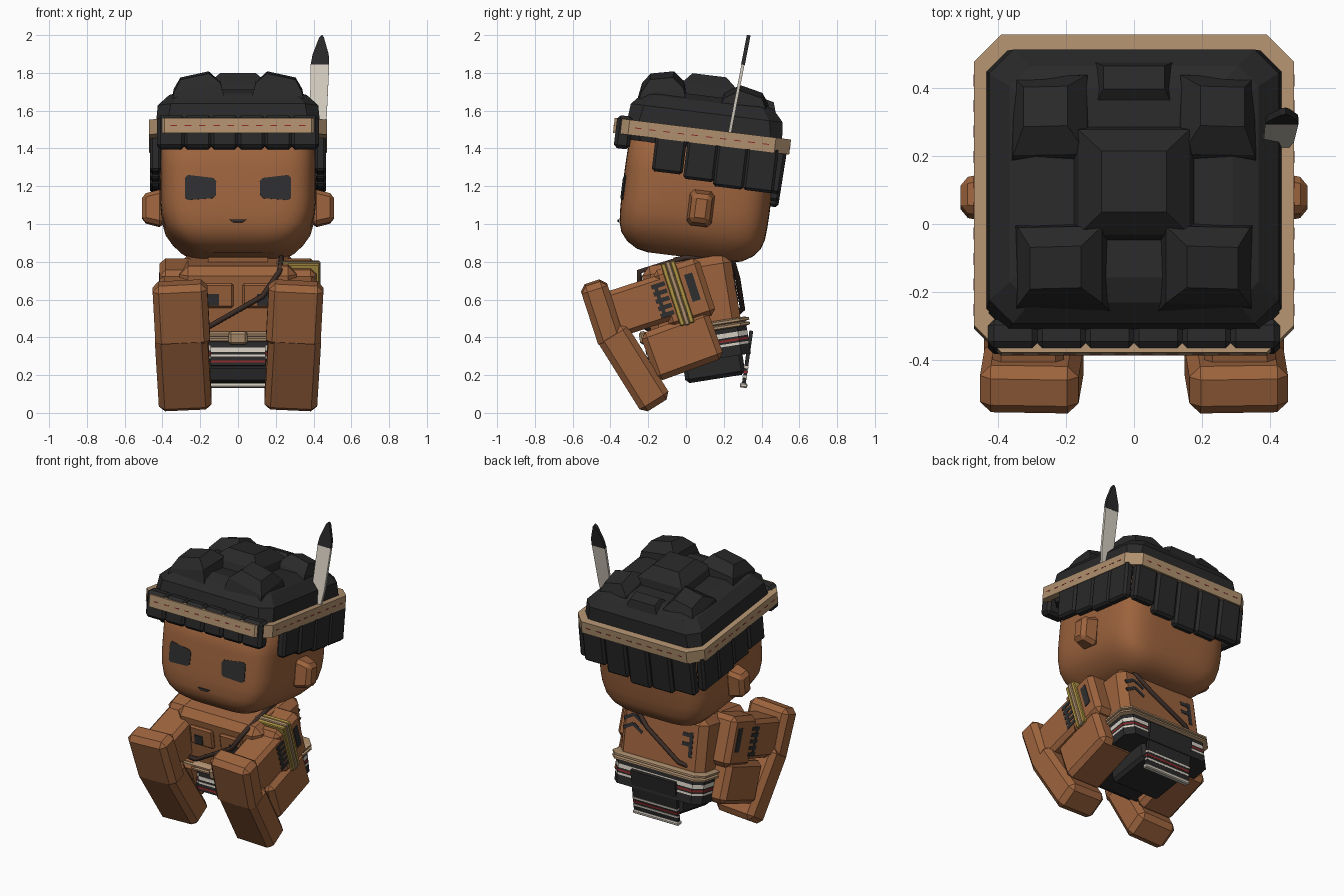
import bpy, bmesh, math
from mathutils import Matrix, Vector

if "Cube" in bpy.data.objects:
    bpy.data.objects.remove(bpy.data.objects["Cube"])


def material(name, rgb):
    m = bpy.data.materials.new(name)
    m.use_nodes = True
    m.diffuse_color = (*rgb, 1)
    m.node_tree.nodes["Principled BSDF"].inputs["Base Color"].default_value = (*rgb, 1)
    return m


SKIN = material("brown skin", (.335, .125, .047))
HAIR = material("black", (.022, .022, .023))
PAINT = material("dark grey paint", (.028, .028, .03))
TAN = material("tan leather", (.43, .28, .158))
WHITE = material("off white", (.66, .61, .53))
GOLD = material("gold", (.43, .3, .06))
RED = material("dark red", (.26, .021, .021))
STRAP = material("strap brown", (.045, .026, .02))


def tilt(y, z, degrees):
    p = Vector((0, y, z))
    return Matrix.Translation(p) @ Matrix.Rotation(math.radians(degrees), 4, 'X') @ Matrix.Translation(-p)


WORLD = Matrix.Identity(4)
HEAD = tilt(.06, 1.1, -7)
BODY = tilt(.03, .6, 9)


def finish(name, bm, mat, matrix, smooth=False):
    bmesh.ops.recalc_face_normals(bm, faces=bm.faces)
    bm.transform(matrix)
    mesh = bpy.data.meshes.new(name)
    bm.to_mesh(mesh)
    bm.free()
    for p in mesh.polygons:
        p.use_smooth = smooth
    mesh.materials.append(mat)
    ob = bpy.data.objects.new(name, mesh)
    bpy.context.collection.objects.link(ob)
    return ob


def box(name, mat, center, size, frame=WORLD, rx=0, ry=0, bevel=0, top=1):
    """Bevelled box; top scales the upper face."""
    bm = bmesh.new()
    bmesh.ops.create_cube(bm, size=1)
    for v in bm.verts:
        k = top if v.co.z > 0 else 1
        v.co = Vector((v.co.x * size[0] * k, v.co.y * size[1] * k, v.co.z * size[2]))
    if bevel:
        bmesh.ops.bevel(bm, geom=bm.edges[:], offset=bevel, segments=1, affect='EDGES')
    turn = Matrix.Rotation(math.radians(rx), 4, 'X') @ Matrix.Rotation(math.radians(ry), 4, 'Y')
    return finish(name, bm, mat, frame @ Matrix.Translation(center) @ turn)


def loft(name, mat, loops, frame=WORLD, smooth=False, cyclic=False):
    bm = bmesh.new()
    rows = [[bm.verts.new(p) for p in loop] for loop in loops]
    pairs = list(zip(rows, rows[1:])) + ([(rows[-1], rows[0])] if cyclic else [])
    for a, b in pairs:
        for i in range(len(a)):
            j = (i + 1) % len(a)
            bm.faces.new((a[i], a[j], b[j], b[i]))
    if not cyclic:
        bm.faces.new(rows[0])
        bm.faces.new(rows[-1])
    return finish(name, bm, mat, frame, smooth)


def octagon(hx, hy, cy, cut, z):
    quarter = [(hx, hy - cut), (hx - cut, hy)]
    pts = quarter + [(-x, y) for x, y in reversed(quarter)]
    pts += [(-x, -y) for x, y in pts]
    return [(x, y + cy, z) for x, y in pts]


def squircle(hx, hy, cy, z, n=5, count=64):
    def power(c):
        return math.copysign(abs(c) ** (2 / n), c)
    angles = [2 * math.pi * (i + .5) / count for i in range(count)]
    return [(hx * power(math.cos(a)), cy + hy * power(math.sin(a)), z) for a in angles]


# Head
levels = [(.82, .2, .22), (.832, .25, .28), (.865, .305, .335), (.91, .35, .372),
          (.96, .385, .388), (1.03, .405, .393), (1.1, .412, .395), (1.25, .412, .395), (1.5, .405, .388)]
loft("head", SKIN, [squircle(hx, hy, .05, z) for z, hx, hy in levels], HEAD, True)


def face_plate(name, outline):
    """Thin plate following the curve of the face."""
    def face_y(x):
        return .05 - .395 * (1 - abs(x / .412) ** 5) ** .2
    loft(name, PAINT, [[(x, face_y(x) + d, z) for x, z in outline] for d in (-.004, .004)], HEAD)


face_plate("mouth", [(-.045, .973), (.045, .973), (.025, .959), (-.025, .959)])
for s, side in ((-1, "right"), (1, "left")):
    eye = [(.115, 1.178), (.13, 1.195), (.265, 1.212), (.28, 1.198), (.28, 1.09), (.265, 1.078), (.135, 1.087), (.118, 1.1)]
    face_plate(side + "_eye", [(s * x, z) for x, z in eye])
    box(side + "_ear", SKIN, (s * .452, .08, 1.085), (.2, .14, .115), HEAD, ry=s * 90, bevel=.022, top=.72)

# Hair cap with raised tufts
cap = [(1.4, .42, .39, .06), (1.48, .435, .415, .06), (1.59, .425, .405, .07),
       (1.65, .365, .35, .06), (1.68, .29, .28, .05)]
loft("hair_cap", HAIR, [octagon(hx, hy, .05, c, z) for z, hx, hy, c in cap], HEAD)


def tuft(name, base, top, z):
    """Base and top rectangles: x centre, y centre, half width, half depth; tops slope outward."""
    def rect(r, h):
        x, y, a, b = r
        pts = [(x - a, y - b), (x + a, y - b), (x + a, y + b), (x - a, y + b)]
        return [(p, q, h - .22 * max(0, abs(p) + abs(q - .05) - .3)) for p, q in pts]
    a, b = Vector(base), Vector(top)
    loft(name, HAIR, [rect(base, 1.61), rect(a.lerp(b, .35), z - .06), rect(top, z)], HEAD)


tuft("crown_tuft", (0, .05, .2, .19), (0, .04, .095, .09), 1.79)
tuft("back_tuft", (0, .33, .14, .1), (0, .36, .09, .035), 1.72)
for s in (-1, 1):
    tuft("front_tuft", (s * .21, -.19, .15, .14), (s * .23, -.21, .075, .06), 1.8)
    tuft("rear_tuft", (s * .24, .24, .13, .15), (s * .26, .27, .065, .06), 1.77)

# Hanging locks below the headband
for i in range(6):
    box("fringe_lock", HAIR, (-.355 + .142 * i, -.375, 1.435), (.148, .085, .175), HEAD, bevel=.018)
for i, drop in enumerate((1.18, 1.15, 1.14, 1.17, 1.21)):
    box("back_lock", HAIR, (-.33 + .165 * i, .46, (drop + 1.45) / 2), (.16, .062, 1.45 - drop),
        HEAD, rx=-2, bevel=.015)
for s in (-1, 1):
    for y, low in ((-.12, 1.25), (.05, 1.23), (.21, 1.21), (.37, 1.21)):
        box("side_lock", HAIR, (s * .437, y, (low + 1.45) / 2), (.058, .165, 1.45 - low),
            HEAD, bevel=.014)

# Headband with stitching
loft("headband", TAN, [octagon(.47, .47, .04, .08, 1.425), octagon(.47, .47, .04, .08, 1.505),
                       octagon(.425, .425, .04, .07, 1.505), octagon(.425, .425, .04, .07, 1.425)],
     HEAD, cyclic=True)
for i in range(10):
    t = -.34 + .0755 * i
    for s in (-1, 1):
        box("stitch", RED, (t, .04 + s * .47, 1.465), (.035, .003, .005), HEAD)
        box("stitch", RED, (s * .47, .04 + t, 1.465), (.003, .035, .005), HEAD)

# Feather
FEATHER = tilt(.23, 1.475, -11)


def vane(name, mat, outline, thick):
    loft(name, mat, [[(x, .23 + s * thick, 1.475 + z) for x, z in outline] for s in (-1, 1)], FEATHER)


vane("feather_vane", WHITE, [(.41, -.03), (.45, -.03), (.47, .1), (.483, .375), (.385, .375), (.38, .1)], .008)
vane("feather_tip", HAIR, [(.385, .375), (.483, .375), (.48, .43), (.455, .52), (.445, .535), (.43, .52), (.395, .43)], .01)

# Torso
box("torso", SKIN, (0, .03, .6), (.62, .48, .42), BODY, bevel=.045)
box("neck", SKIN, (0, .07, .8), (.32, .2, .07), BODY)
for s in (-1, 1):
    box("chest_plate", SKIN, (s * .11, -.212, .66), (.17, .03, .13), BODY, bevel=.01)
    box("chest_mark", PAINT, (s * .13, -.227, .64), (.06, .008, .06), BODY)

# Painted back: chevrons on one side, a branched mark on the other
for z in (.64, .7):
    for d in (-1, 1):
        box("back_chevron", PAINT, (.21 + d * .035, .27, z), (.08, .006, .022), BODY, ry=d * 30)
box("back_mark", PAINT, (-.22, .27, .63), (.025, .006, .16), BODY)
for z in (.63, .69):
    box("back_mark", PAINT, (-.185, .27, z), (.06, .006, .025), BODY)

# Waist wrap as stacked coloured slices, and shorts
slices = [(HAIR, .27, .325), (WHITE, .325, .338), (HAIR, .338, .348), (RED, .348, .36),
          (HAIR, .36, .37), (WHITE, .37, .395), (HAIR, .395, .42)]
for mat, a, b in slices:
    loft("waist_wrap", mat, [octagon(.325, .265, .03, .05, z) for z in (a, b)], BODY)
for z in (.43, .455):
    loft("belt_cord", TAN, [octagon(h, h - .06, .03, .05, z + d)
                            for h, d in ((.32, -.013), (.345, -.006), (.345, .006), (.32, .013))], BODY)
box("buckle", TAN, (0, -.255, .44), (.1, .04, .07), BODY, bevel=.012)
box("shorts", HAIR, (0, .09, .25), (.36, .32, .17), BODY, bevel=.02)
box("front_flap", HAIR, (0, -.245, .35), (.29, .02, .12), BODY, rx=-15)
for z, h, mat in ((.372, .022, WHITE), (.343, .012, WHITE), (.312, .012, RED)):
    box("front_flap_stripe", mat, (0, -.245 + (z - .35) * .27, z), (.292, .026, h), BODY, rx=-15)

# Hanging back flap
FLAP = tilt(.345, .43, -8)
box("back_flap", HAIR, (0, .345, .29), (.33, .02, .29), FLAP)
box("back_flap_hem", WHITE, (0, .345, .143), (.34, .04, .025), FLAP, bevel=.006)
for z, mat in ((.19, WHITE), (.215, RED), (.24, WHITE)):
    box("back_flap_stripe", mat, (0, .345, z), (.332, .024, .012), FLAP)

# Shoulder strap looping round the torso
curve = bpy.data.curves.new("shoulder_strap", 'CURVE')
curve.dimensions = '3D'
curve.bevel_depth = .015
curve.bevel_resolution = 1
path = [(.23, .03, .825), (.22, -.22, .79), (.13, -.24, .66), (-.15, -.24, .5), (-.32, -.18, .45),
        (-.32, .2, .45), (-.15, .288, .51), (.1, .288, .67), (.22, .275, .79)]
line = curve.splines.new('POLY')
line.points.add(len(path) - 1)
for point, co in zip(line.points, path):
    point.co = (*(BODY @ Vector(co)), 1)
line.use_cyclic_u = True
curve.materials.append(STRAP)
bpy.context.collection.objects.link(bpy.data.objects.new("shoulder_strap", curve))

# Arms reaching forward, legs with upright feet
ARM = tilt(-.12, .605, 18)
for s, side in ((-1, "right"), (1, "left")):
    box(side + "_upper_arm", SKIN, (s * .32, -.01, .635), (.19, .26, .32), rx=18, bevel=.03)
    box(side + "_forearm", SKIN, (s * .31, -.22, .575), (.21, .36, .25), rx=18, bevel=.025)
    box(side + "_hand", SKIN, (s * .3, -.442, .525), (.29, .145, .345), rx=18, ry=s * 3, bevel=.032)
    box(side + "_thigh", SKIN, (s * .285, -.02, .355), (.26, .38, .27), rx=20, bevel=.03)
    box(side + "_foot", SKIN, (s * .29, -.28, .243), (.28, .18, .47), rx=32, ry=s * 3, bevel=.032)
    for z in (.52, .56, .6, .64, .68):
        box("arm_mark", PAINT, (s * .416, -.125, z), (.006, .075, .024), ARM)
    box("arm_mark_bar", PAINT, (s * .416, -.14, .6), (.006, .02, .17), ARM)
    box("shoulder_mark", PAINT, (s * .416, .045, .615), (.006, .045, .15), ARM)

# Armband on one arm only
for y, mat, grow in ((-.07, GOLD, 0), (-.045, TAN, .008), (-.02, GOLD, 0)):
    box("armband", mat, (.32, y, .632 + y * .3 + .015), (.225 + grow, .026, .345 + grow), rx=18, bevel=.005)
